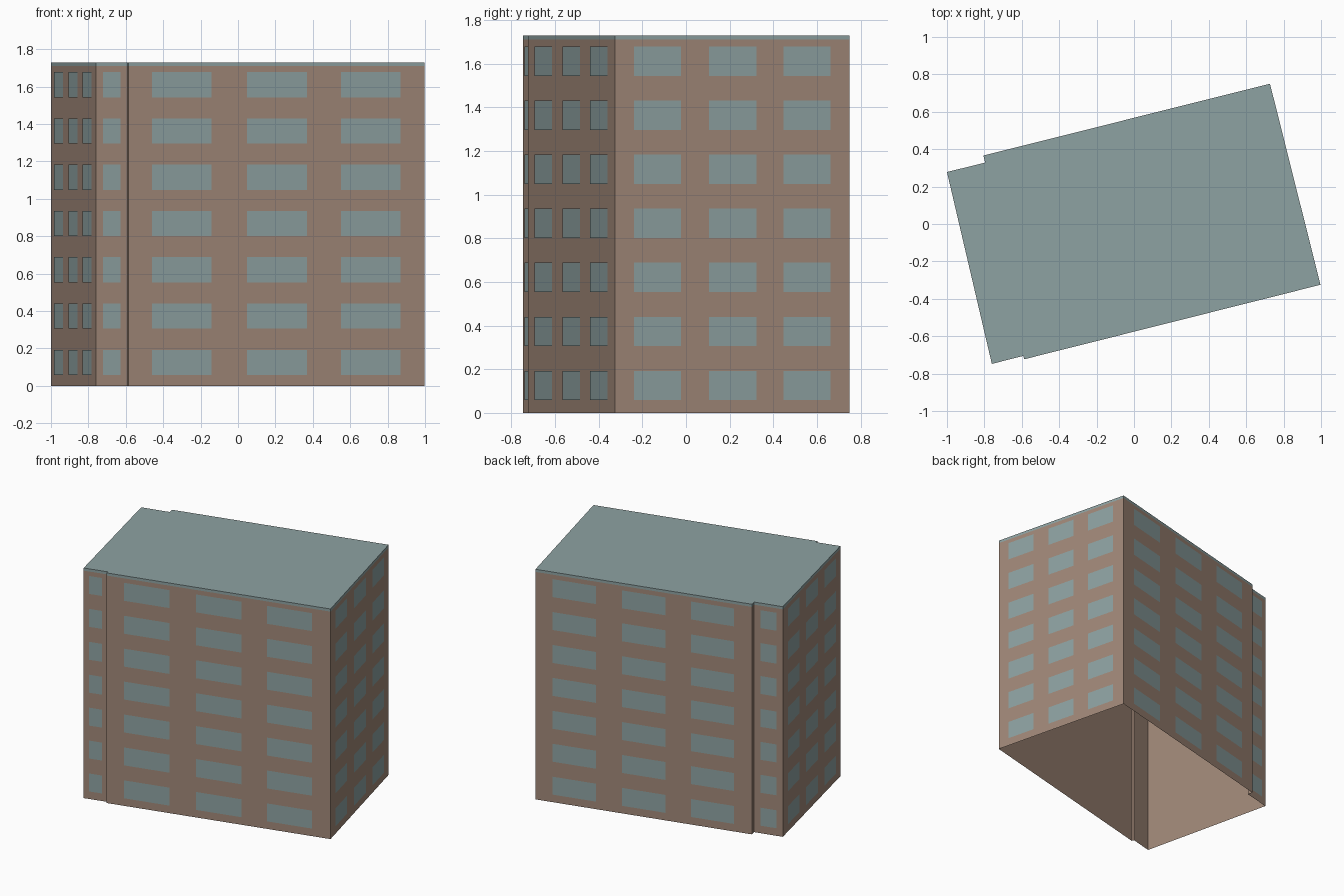
import bpy
import bmesh
from mathutils import Vector

cube = bpy.data.objects.get("Cube")
if cube:
    bpy.data.objects.remove(cube, do_unlink=True)

HEIGHT, TRIM = 1.73, 0.02
FLOORS, PITCH, FIRST, WIN_H = 7, 0.2475, 0.058, 0.135
OFFSET = 0.003


def material(name, rgb):
    m = bpy.data.materials.new(name)
    m.use_nodes = True
    m.diffuse_color = (*rgb, 1)
    m.node_tree.nodes["Principled BSDF"].inputs["Base Color"].default_value = (*rgb, 1)
    return m


brick = material("brown_wall", (0.352, 0.246, 0.188))
grey = material("blue_grey", (0.27, 0.361, 0.361))


def make_object(name, bm, mats):
    mesh = bpy.data.meshes.new(name)
    bm.to_mesh(mesh)
    bm.free()
    for m in mats:
        mesh.materials.append(m)
    obj = bpy.data.objects.new(name, mesh)
    bpy.context.collection.objects.link(obj)
    return obj


# Footprint, counterclockwise, starting at the front right corner
front_right = (-0.76, -0.748)
front_step_in = (-0.592, -0.705)
front_step_out = (-0.586, -0.723)
front_left = (0.997, -0.325)
back_left = (0.727, 0.75)
back_step_out = (-0.805, 0.366)
back_step_in = (-0.796, 0.328)
back_right = (-1.0, 0.278)
footprint = [front_right, front_step_in, front_step_out, front_left,
             back_left, back_step_out, back_step_in, back_right]

# Walls, roof edge and roof; the underside is open
bm = bmesh.new()
rings = [[bm.verts.new((x, y, z)) for x, y in footprint]
         for z in (0, HEIGHT - TRIM, HEIGHT)]
n = len(footprint)
for level, (low, high) in enumerate(zip(rings, rings[1:])):
    for i in range(n):
        j = (i + 1) % n
        bm.faces.new((low[i], low[j], high[j], high[i])).material_index = level
bm.faces.new(rings[-1]).material_index = 1
make_object("building_shell", bm, [brick, grey])


# Windows: thin panes in a grid on each wall
def windows(name, start, end, columns):
    a, b = Vector((*start, 0)), Vector((*end, 0))
    along = b - a
    out = along.cross(Vector((0, 0, 1))).normalized() * OFFSET
    bm = bmesh.new()
    for floor in range(FLOORS):
        low = Vector((0, 0, FIRST + floor * PITCH))
        high = low + Vector((0, 0, WIN_H))
        for t0, t1 in columns:
            p, q = a + along * t0 + out, a + along * t1 + out
            bm.faces.new([bm.verts.new(v) for v in (p + low, q + low, q + high, p + high)])
    make_object(name, bm, [grey])


wide = [(0.079, 0.281), (0.4, 0.602), (0.718, 0.918)]
single = [(0.23, 0.78)]
windows("front_windows", front_step_out, front_left, wide)
windows("left_windows", front_left, back_left, wide)
windows("back_windows", back_left, back_step_out, wide)
windows("right_windows", back_right, front_right, wide)
windows("front_narrow_windows", front_right, front_step_in, single)
windows("back_narrow_windows", back_step_in, back_right, single)
